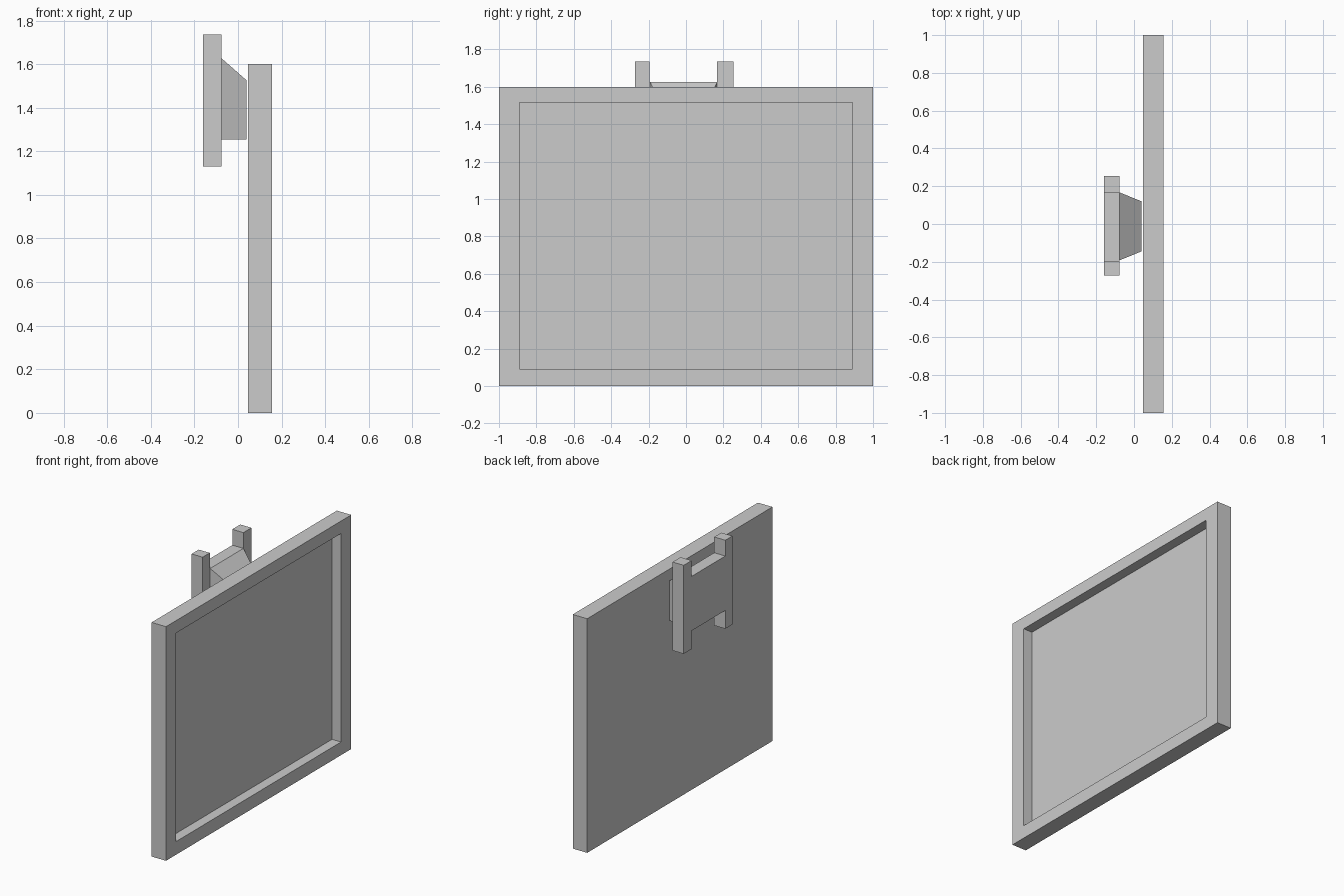
import bpy, bmesh
from mathutils import Vector

if "Cube" in bpy.data.objects:
    bpy.data.objects.remove(bpy.data.objects["Cube"])


def finish(name, bm):
    bmesh.ops.recalc_face_normals(bm, faces=bm.faces[:])
    mesh = bpy.data.meshes.new(name)
    bm.to_mesh(mesh)
    bm.free()
    obj = bpy.data.objects.new(name, mesh)
    bpy.context.collection.objects.link(obj)
    return obj


def box(x0, x1, y0, y1, z0, z1):
    bm = bmesh.new()
    bmesh.ops.create_cube(bm, size=1)
    for v in bm.verts:
        v.co = Vector((x1 if v.co.x > 0 else x0,
                       y1 if v.co.y > 0 else y0,
                       z1 if v.co.z > 0 else z0))
    return bm


# Screen panel with a recessed display on the +x face
SCREEN_BACK, SCREEN_FRONT, RECESS = 0.047, 0.156, 0.068
bm = box(SCREEN_BACK, SCREEN_FRONT, -1, 1, 0, 1.6)
bm.normal_update()
face = max(bm.faces, key=lambda f: f.calc_center_median().x)
bmesh.ops.inset_region(bm, faces=[face], thickness=0.1)
for v in face.verts:
    v.co.y = 0.89 if v.co.y > 0 else -0.89
    v.co.z = 1.515 if v.co.z > 0.8 else 0.09
display = bmesh.ops.extrude_discrete_faces(bm, faces=[face])["faces"][0]
bmesh.ops.translate(bm, verts=display.verts[:], vec=(-RECESS, 0, 0))
finish("screen", bm)

# H-shaped wall plate: outline in (y, z), extruded along x
PLATE_BACK, PLATE_FRONT = -0.16, -0.076
Y = (-0.273, -0.196, 0.167, 0.253)
Z = (1.13, 1.255, 1.627, 1.735)
outline = [(Y[0], Z[0]), (Y[1], Z[0]), (Y[1], Z[1]), (Y[2], Z[1]),
           (Y[2], Z[0]), (Y[3], Z[0]), (Y[3], Z[3]), (Y[2], Z[3]),
           (Y[2], Z[2]), (Y[1], Z[2]), (Y[1], Z[3]), (Y[0], Z[3])]
bm = bmesh.new()
face = bm.faces.new([bm.verts.new((PLATE_BACK, y, z)) for y, z in outline])
geom = bmesh.ops.extrude_face_region(bm, geom=[face], use_keep_orig=True)["geom"]
bmesh.ops.translate(bm, verts=[g for g in geom if isinstance(g, bmesh.types.BMVert)],
                    vec=(PLATE_FRONT - PLATE_BACK, 0, 0))
finish("wall_plate", bm)

# Tapered bracket reaching from the plate towards the screen
bm = box(PLATE_FRONT, 0.04, -0.192, 0.167, 1.255, 1.627)
for v in bm.verts:
    if v.co.x > 0:
        v.co.y = 0.12 if v.co.y > 0 else -0.145
        v.co.z = min(v.co.z, 1.525)
finish("tapered_bracket", bm)
